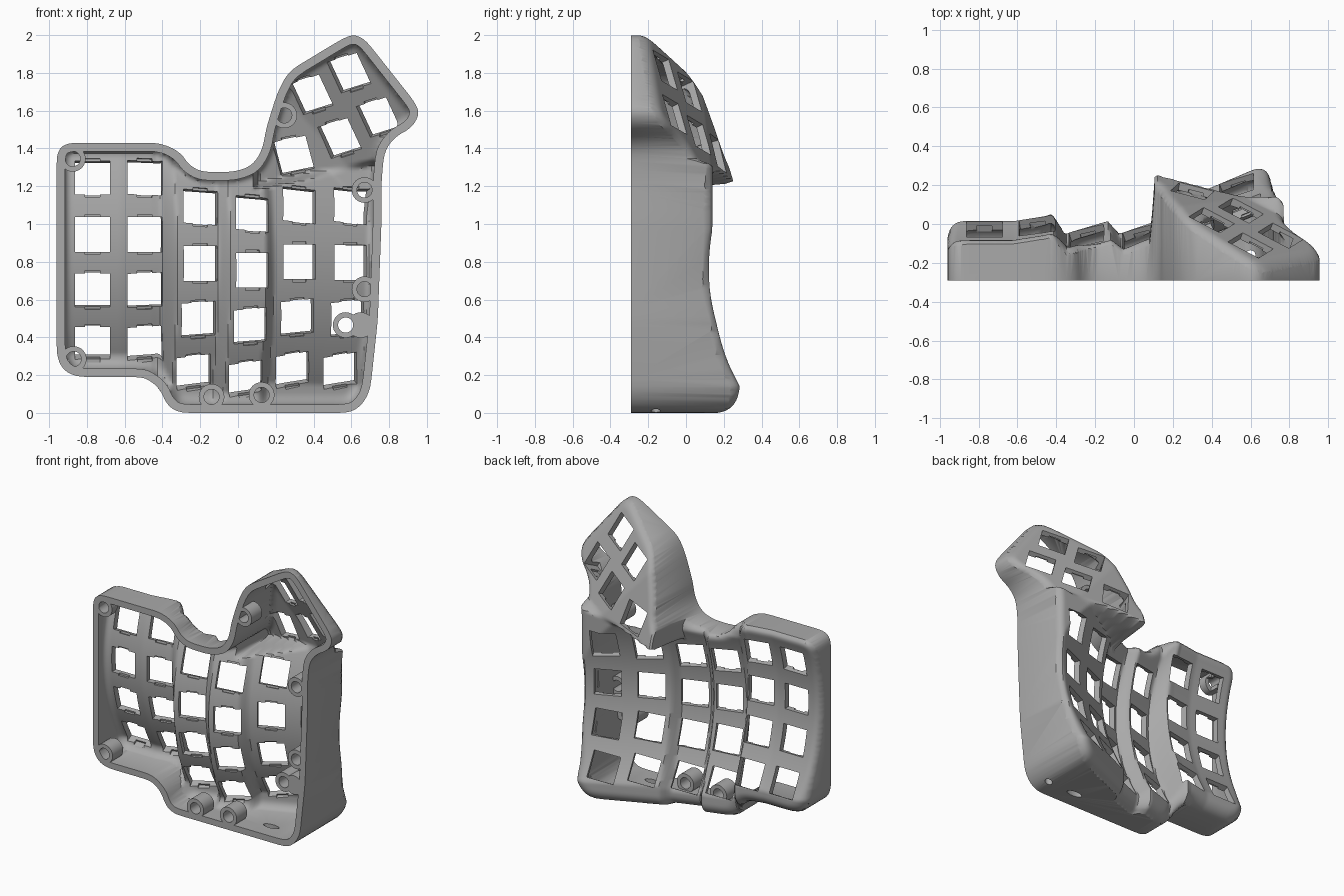
import bpy, bmesh, math
from mathutils import Vector, Matrix
from mathutils.kdtree import KDTree

cube = bpy.data.objects.get("Cube")
if cube:
    bpy.data.objects.remove(cube)

FRONT, WALL = -0.29, 0.045

plastic = bpy.data.materials.new("grey plastic")
plastic.use_nodes = True
plastic.diffuse_color = (0.4, 0.4, 0.4, 1)
plastic.node_tree.nodes["Principled BSDF"].inputs["Base Color"].default_value = (0.4, 0.4, 0.4, 1)

# Case outline (x, z), clockwise from the upper left corner
OUTLINE = [(-.96, 1.38), (-.91, 1.43), (-.415, 1.43), (-.31, 1.385), (-.257, 1.31), (-.19, 1.275),
           (-.02, 1.275), (.077, 1.31), (.13, 1.395), (.15, 1.51), (.21, 1.70), (.27, 1.81),
           (.56, 1.985), (.617, 2.003), (.675, 1.975), (.94, 1.64), (.96, 1.58), (.92, 1.51),
           (.83, 1.46), (.775, 1.385), (.76, 1.236), (.76, 1.02), (.74, .49), (.70, .12),
           (.655, .04), (.59, 0), (-.31, 0), (-.375, .04), (-.415, .13), (-.48, .18),
           (-.53, .19), (-.85, .19), (-.925, .225), (-.96, .30)]
# Cross-section of the finger columns: (x, depth, z of the lowest point)
COLUMNS = [(-1, -.17, .95), (-.62, -.17, .95), (-.40, -.135, .95), (-.32, -.235, .79), (-.10, -.17, .79),
           (-.04, -.235, .75), (.15, -.17, .75), (.19, -.10, .80), (.72, .125, .78), (1, .125, .78)]


def inset(points, amount):
    result = []
    for i, p in enumerate(points):
        a, b = Vector(points[i - 1]), Vector(points[(i + 1) % len(points)])
        p = Vector(p)
        t = ((p - a).normalized() + (b - p).normalized())
        t = t * 2 / t.length_squared
        result.append(p + Vector((t.y, -t.x)) * amount)
    return result


def rounded(points, passes=2):
    points = [Vector(p) for p in points]
    for _ in range(passes):
        cut = []
        for i, p in enumerate(points):
            q = points[(i + 1) % len(points)]
            t = min(.25, .03 / (q - p).length)
            cut += [p.lerp(q, t), q.lerp(p, t)]
        points = cut
    return points


def edge_distance(points):
    """Signed distance to a closed outline, positive inside."""
    samples = []
    for i, p in enumerate(points):
        q = points[(i + 1) % len(points)]
        d = q - p
        n = Vector((d.y, -d.x)).normalized()
        steps = max(1, int(d.length / .004))
        samples += [(p.lerp(q, k / steps), n) for k in range(steps)]
    tree = KDTree(len(samples))
    for i, (p, n) in enumerate(samples):
        tree.insert((p.x, p.y, 0), i)
    tree.balance()

    def distance(x, z):
        _, i, d = tree.find((x, z, 0))
        p, n = samples[i]
        return d if (Vector((x, z)) - p).dot(n) >= 0 else -d
    return distance


def smooth(t):
    t = max(0, min(1, t))
    return t * t * (3 - 2 * t)


def section(u):
    for (a, da, za), (b, db, zb) in zip(COLUMNS, COLUMNS[1:]):
        if u <= b:
            t = (u - a) / (b - a)
            return da + (db - da) * t, za + (zb - za) * t
    return COLUMNS[-1][1:]


def key_surface(x, z):
    """Depth of the key plate: curved finger columns and a tilted thumb block."""
    u = x + .08 * min(.45, (z - .8) ** 2) if x > -.45 else x
    base, low = section(u)
    t = max(-.64, min(.5, z - low))
    fingers = base + .45 * t * t
    if x > .3:
        fingers = min(fingers, .14 + max(0, .9 - z))
    thumb = min(.02 - .382 * (x - .4) - .466 * (z - 1.7), .17 - .2 * (x - .3) - .3 * (z - 1.375))
    w = smooth((z - 1.2 - .2 * (x - .2)) / .04) * smooth((x - .08) / .03)
    return fingers + (thumb - fingers) * w


def make(name, bm):
    bmesh.ops.recalc_face_normals(bm, faces=bm.faces)
    mesh = bpy.data.meshes.new(name)
    bm.to_mesh(mesh)
    bm.free()
    obj = bpy.data.objects.new(name, mesh)
    bpy.context.collection.objects.link(obj)
    return obj


def boolean(target, tool, operation):
    mod = target.modifiers.new("cut", 'BOOLEAN')
    mod.operation, mod.solver, mod.object = operation, 'MANIFOLD', tool
    bpy.context.view_layer.objects.active = target
    bpy.ops.object.modifier_apply(modifier=mod.name)
    bpy.data.objects.remove(tool)
    return target


def prism(name, points, y0, y1):
    bm = bmesh.new()
    face = bm.faces.new([bm.verts.new((p.x, y0, p.y)) for p in points])
    top = bmesh.ops.extrude_face_region(bm, geom=[face])["geom"]
    bmesh.ops.translate(bm, verts=[v for v in top if isinstance(v, bmesh.types.BMVert)], vec=(0, y1 - y0, 0))
    return make(name, bm)


def solid(name, points, drop, bottom, scale):
    """Outline body closed at the back by the key surface with rounded edges."""
    points = rounded(points)
    distance = edge_distance(points)
    bm = bmesh.new()
    bmesh.ops.create_grid(bm, x_segments=150, y_segments=156, size=1)
    for v in bm.verts:
        x, z = v.co.x, 1 + v.co.y * 1.04
        r = scale * (.05 + .04 * smooth((.5 - z) / .3))
        k = 1 - max(0, min(1, distance(x, z) / r))
        v.co = (x, key_surface(x, z) - drop - r * (1 - math.sqrt(1 - k * k)), z)
    rim = [e for e in bm.edges if e.is_boundary]
    new = bmesh.ops.extrude_edge_only(bm, edges=rim)["geom"]
    for v in new:
        if isinstance(v, bmesh.types.BMVert):
            v.co.y = -.6
    bmesh.ops.contextual_create(bm, geom=[e for e in new if isinstance(e, bmesh.types.BMEdge)])
    return boolean(prism(name, points, bottom, .6), make("surface", bm), 'INTERSECT')


def boxes(name, frames, size, depth, offset):
    bm = bmesh.new()
    for f in frames:
        m = f @ Matrix.Translation((0, offset, 0)) @ Matrix.Diagonal((size[0], depth, size[1], 1))
        bmesh.ops.create_cube(bm, size=1, matrix=m)
    return make(name, bm)


def cylinder(name, x, z, r, y0, y1):
    bm = bmesh.new()
    m = Matrix.Translation((x, (y0 + y1) / 2, z)) @ Matrix.Rotation(math.pi / 2, 4, 'X')
    bmesh.ops.create_cone(bm, cap_ends=True, segments=32, radius1=r, radius2=r, depth=y1 - y0, matrix=m)
    return make(name, bm)


def key_frame(x, z, angle):
    e = .05
    y = key_surface(x, z)
    n = Vector(((key_surface(x - e, z) - key_surface(x + e, z)) / (2 * e), 1,
                (key_surface(x, z - e) - key_surface(x, z + e)) / (2 * e))).normalized()
    right = Vector((math.cos(angle), 0, math.sin(angle)))
    right = (right - n * right.dot(n)).normalized()
    m = Matrix((right, n, right.cross(n))).transposed().to_4x4()
    return Matrix.Translation((x, y, z)) @ m


# Hollow case, open at the front
case = solid("keyboard_case", OUTLINE, 0, FRONT, 1)
boolean(case, solid("cavity", inset(OUTLINE, WALL), WALL, FRONT - .1, .7), 'DIFFERENCE')

# Screw bosses behind the front rim
SCREWS = [(-.875, 1.345), (-.87, .285), (.245, 1.575), (.67, 1.18), (.67, .655),
          (.57, .465), (-.14, .085), (.125, .095)]
bosses = cylinder("bosses", .65, .465, .068, FRONT, -.2)
for x, z in SCREWS:
    boolean(bosses, cylinder("boss", x, z, .068, FRONT, -.17), 'UNION')
for x, z in SCREWS:
    boolean(bosses, cylinder("screw_hole", x, z, .04, FRONT - .1, -.1), 'DIFFERENCE')
boolean(case, bosses, 'UNION')

# Key openings: six finger columns of four and five thumb keys
frames = []
for x, top in ((-.77, 1.235), (-.5, 1.235), (-.21, 1.08), (.065, 1.045), (.31, 1.09), (.58, 1.085)):
    for row, step in enumerate((0, .29, .575, .845)):
        bend = (0, 0, .01, .035)[row] if x > -.4 else 0
        frames.append(key_frame(x - bend * (1 if x < .4 else 1.5), top - step, 0))
for x, z in ((.40, 1.70), (.60, 1.815), (.55, 1.47), (.755, 1.58), (.30, 1.375)):
    frames.append(key_frame(x, z, math.radians(25 if x > .3 else 15)))
boolean(case, boxes("key_openings", frames, (.185, .185), .17, -.03), 'DIFFERENCE')
boolean(case, boxes("clip_notches", frames, (.08, .212), .07, -.06), 'DIFFERENCE')

# Cable slot and socket in the lower wall
bm = bmesh.new()
for x, w in ((.38, .06), (.6, .025)):
    m = Matrix.Translation((x, -.16, .02)) @ Matrix.Diagonal((w, .025, .1, 1))
    bmesh.ops.create_cone(bm, cap_ends=True, segments=32, radius1=1, radius2=1, depth=2, matrix=m)
boolean(case, make("ports", bm), 'DIFFERENCE')

case.data.materials.clear()
case.data.materials.append(plastic)
bpy.ops.object.select_all(action='DESELECT')
case.select_set(True)
bpy.context.view_layer.objects.active = case
bpy.ops.object.shade_smooth_by_angle(angle=math.radians(35))
